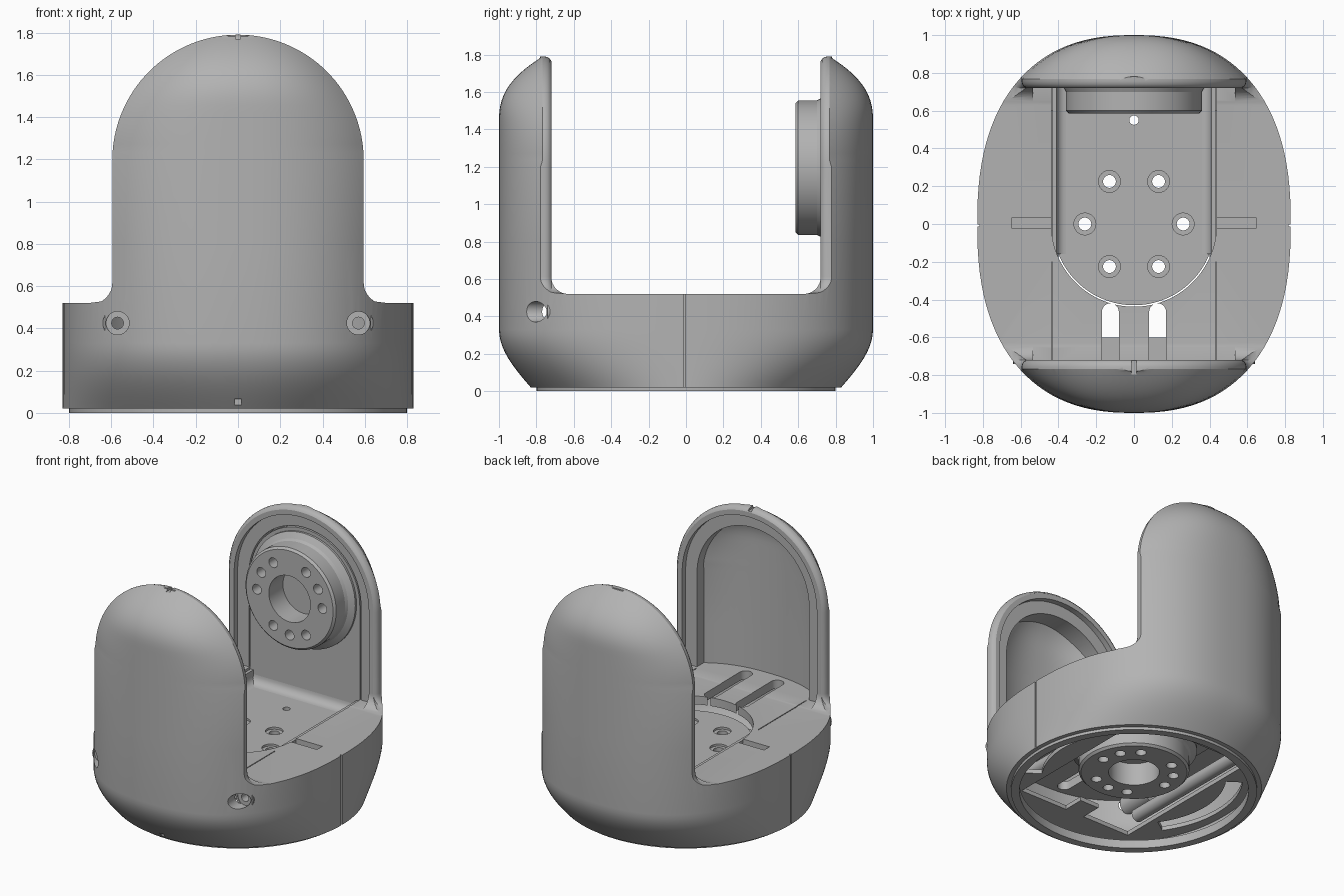
import bpy, bmesh
from math import sin, cos, pi, sqrt, radians

cube = bpy.data.objects.get("Cube")
if cube:
    bpy.data.objects.remove(cube, do_unlink=True)

grey = bpy.data.materials.new("plain grey")
grey.use_nodes = True
grey.diffuse_color = (0.45, 0.45, 0.45, 1)
grey.node_tree.nodes["Principled BSDF"].inputs["Base Color"].default_value = (0.45, 0.45, 0.45, 1)
HUB = 1.195  # height of the arch and hub centre


def skin(name, rings):
    """Closed solid bridged through rings of equal point count."""
    bm = bmesh.new()
    loops = [[bm.verts.new(p) for p in ring] for ring in rings]
    n = len(loops[0])
    for a, b in zip(loops, loops[1:]):
        for i in range(n):
            j = (i + 1) % n
            bm.faces.new((a[i], a[j], b[j], b[i]))
    bm.faces.new(loops[0][::-1])
    bm.faces.new(loops[-1])
    bmesh.ops.recalc_face_normals(bm, faces=bm.faces)
    mesh = bpy.data.meshes.new(name)
    bm.to_mesh(mesh)
    bm.free()
    mesh.materials.append(grey)
    ob = bpy.data.objects.new(name, mesh)
    bpy.context.collection.objects.link(ob)
    return ob


def combine(target, tool, operation="DIFFERENCE"):
    mod = target.modifiers.new("cut", "BOOLEAN")
    mod.operation, mod.solver, mod.object = operation, "EXACT", tool
    bpy.context.view_layer.objects.active = target
    bpy.ops.object.modifier_apply(modifier=mod.name)
    bpy.data.objects.remove(tool, do_unlink=True)


def slab(name, outline, z0, z1):
    return skin(name, [[(x, y, z) for x, y in outline] for z in (z0, z1)])


def box(name, x0, x1, y0, y1, z0, z1):
    return slab(name, [(x0, y0), (x1, y0), (x1, y1), (x0, y1)], z0, z1)


def turned(name, axis, cx, c2, stations, n=48):
    """Turned solid along y or z; stations are (radius, position)."""
    rings = []
    for r, d in stations:
        pts = [(cx + r * cos(2 * pi * i / n), c2 + r * sin(2 * pi * i / n)) for i in range(n)]
        rings.append([(u, d, v) if axis == "y" else (u, v, d) for u, v in pts])
    return skin(name, rings)


def rod(name, axis, cx, c2, r, d0, d1, n=24):
    return turned(name, axis, cx, c2, [(r, d0), (r, d1)], n)


def arch(w, z0, y, n=40):
    pts = [(w * cos(pi * i / n), y, HUB + w * sin(pi * i / n)) for i in range(n + 1)]
    return pts + [(-w, y, z0), (w, y, z0)]


def section(z, inset=0.0, n=112):
    """Superellipse plan: round at the foot, oval above, tapering in the dome."""
    s = sin(pi / 2 * min(max((z - 0.02) / 0.31, 0), 1))
    t = min(max((z - 1.45) / 0.34, 0), 1)
    a, b, e = 0.83, 0.83 + 0.17 * s, 2 + 0.4 * s
    if z > HUB:
        b = max(0.765 + 0.235 * (1 - t ** 2.4), 0.78)
        w = sqrt(max(0.595 ** 2 - (z - HUB) ** 2, 0.0036))
        a = w / (1 - (0.768 / b) ** e) ** (1 / e)
    ring = []
    for i in range(n):
        c, d = cos(2 * pi * (i + 0.5) / n), sin(2 * pi * (i + 0.5) / n)
        ring.append(((a - inset) * abs(c) ** (2 / e) * (1 if c > 0 else -1),
                     (b - inset) * abs(d) ** (2 / e) * (1 if d > 0 else -1), z))
    return ring


def front_outline(y, inset):
    """Wide base, filleted shoulders and a round-topped upright."""
    half = [(0.95, -0.1), (0.95, 0.523)]
    for i in range(9):
        q = pi / 2 * i / 8
        half.append((0.685 - (0.09 + inset) * sin(q), 0.613 - 0.09 * cos(q)))
    r = 0.595 - inset
    top = [(r * cos(pi * i / 64), HUB + r * sin(pi * i / 64)) for i in range(65)]
    full = half + top + [(-x, z) for x, z in reversed(half)]
    return [(x, y, z) for x, z in full]


def tray_outline(r):
    pts = [(r * cos(pi + pi * i / 48), r * sin(pi + pi * i / 48)) for i in range(49)]
    return pts + [(r, 0.79), (-r, 0.79)]


def shell_body():
    foot = [0.02 + 0.31 * i / 10 for i in range(11)]
    dome = [HUB + 0.592 * sin(pi / 2 * i / 24) for i in range(25)]
    body = skin("housing_shell", [section(z) for z in foot + [0.8] + dome + [1.8]])

    # Front silhouette with softened inner rims
    steps = [(1.1, 0), (0.755, 0), (0.74, 0.004), (0.728, 0.012), (0.72, 0.025)]
    path = [(-y, i) for y, i in steps] + [(y, i) for y, i in reversed(steps)]
    combine(body, skin("outline", [front_outline(y, i) for y, i in path]), "INTERSECT")

    # Open space between the uprights
    corner = [(0.72 - 0.09 * (1 - cos(pi / 2 * i / 8)), 0.61 - 0.09 * sin(pi / 2 * i / 8)) for i in range(9)]
    gap = [(0.72, 2)] + corner
    gap += [(-y, z) for y, z in reversed(gap)]
    combine(body, skin("gap", [[(x, y, z) for y, z in gap] for x in (-1, 1)]))

    # Hollow base, rebates and pockets in the uprights
    combine(body, skin("hollow", [section(z, 0.06) for z in [-0.05] + foot + [0.46]]))
    combine(body, skin("rebate", [arch(0.535, 0.522, y) for y in (-0.76, 0.76)]))
    pocket = skin("pocket", [section(z, 0.05) for z in [0.4, 0.8] + dome[:-6]])
    combine(pocket, skin("pocket_arch", [arch(0.445, 0.522, y) for y in (-1.1, 1.1)]), "INTERSECT")
    combine(body, pocket)

    # Opening for the bracket
    combine(body, slab("opening", tray_outline(0.438), 0.43, 0.56))

    # Side details, mirrored
    for s in (-1, 1):
        combine(body, rod("post", "y", s * 0.57, 0.425, 0.07, -0.74, -0.5), "UNION")
        combine(body, rod("screw_recess", "y", s * 0.57, 0.425, 0.055, -1.1, -0.735))
        combine(body, rod("screw_hole", "y", s * 0.57, 0.425, 0.028, -0.8, -0.4))
        x0, x1 = sorted((s * 0.42, s * 0.645))
        combine(body, box("cross_slot", x0, x1, -0.025, 0.035, 0.48, 0.6))
        combine(body, box("cover_seam", s * 0.435 - 0.003, s * 0.435 + 0.003, -0.74, -0.2, 0.512, 0.6))
        combine(body, box("side_seam", s * 0.83 - 0.012, s * 0.83 + 0.012, -0.014, -0.002, -0.1, 0.6))
        slot = [(s * 0.125 + 0.045 * cos(pi * i / 12), -0.465 + 0.045 * sin(pi * i / 12)) for i in range(13)]
        slot += [(x, -1.32 - y) for x, y in reversed(slot)]
        combine(body, slab("cable_slot", slot, 0.4, 0.6))

    # Index notches
    combine(body, box("top_notch", -0.013, 0.013, -0.81, -0.7, 1.77, 1.9))
    combine(body, box("foot_notch", -0.016, 0.016, -1, -0.845, -0.05, 0.065))
    return body


def flange(name, axis, c2, face, extra):
    """Stepped round mounting flange with a bore and three groups of holes."""
    shape = [(0.345, 0), (0.36, 0.015), (0.36, 0.115), (0.37, 0.135), (0.41, 0.16), (0.41, 0.175 + extra)]
    ob = turned(name, axis, 0, c2, [(r, face + d) for r, d in shape], 64)
    combine(ob, rod("bore", axis, 0, c2, 0.165, face - 0.1, face + 0.16, 48))
    for group in (30, 150, 270):
        for k in (-30, 0, 30):
            q = radians(group + k)
            combine(ob, rod("hole", axis, 0.26 * cos(q), c2 + 0.26 * sin(q), 0.035, face - 0.1, face + 0.5))
    return ob


def fillet(u, v, r):
    """Concave corner profile; the corner sits at (u, v)."""
    curve = [(u - r + r * sin(pi / 2 * i / 6), v + r - r * cos(pi / 2 * i / 6)) for i in range(7)]
    return curve + [(u + 0.005, v + r), (u + 0.005, v - 0.005), (u - r, v - 0.005)]


parts = [shell_body()]

# Foot ring
ring = turned("foot_ring", "z", 0, 0, [(0.8, 0), (0.8, 0.06)], 96)
combine(ring, rod("ring_bore", "z", 0, 0, 0.745, -0.1, 0.2, 96))
parts.append(ring)

# Inner base plate: open in the middle, curved windows at the sides, a front tongue
plate = skin("inner_base_plate", [section(z, 0.045) for z in (0.10, 0.13)])
combine(plate, box("middle", -0.45, 0.45, -0.6, 0.6, 0, 0.3))
for s in (-1, 1):
    sweep = [radians(-35 + 70 * i / 20) for i in range(21)]
    window = [(s * 0.6 * cos(q), 0.6 * sin(q)) for q in sweep]
    window += [(s * 0.71 * cos(q), 0.71 * sin(q)) for q in reversed(sweep)]
    combine(plate, slab("window", window, 0, 0.3))
parts.append(plate)
parts.append(box("front_tongue", -0.075, 0.075, -0.62, -0.45, 0.10, 0.13))

# Bracket floor with countersunk holes
tray = slab("bracket_floor", tray_outline(0.43), 0.37, 0.42)
for k in range(6):
    x, y = 0.26 * cos(k * pi / 3), 0.26 * sin(k * pi / 3)
    combine(tray, rod("countersink", "z", x, y, 0.058, 0.405, 0.6))
    combine(tray, rod("hole", "z", x, y, 0.034, 0.3, 0.6))
combine(tray, rod("pin_hole", "z", 0, 0.55, 0.025, 0.3, 0.6))
parts.append(tray)

# Bracket back plate, filleted corners, side rails and the rails underneath
parts.append(skin("bracket_back_plate", [arch(0.435, 0.38, y) for y in (0.76, 0.79)]))
parts.append(skin("bracket_back_fillet", [[(x, y, z) for y, z in fillet(0.76, 0.42, 0.06)] for x in (-0.42, 0.42)]))
for s, side in ((1, "left"), (-1, "right")):
    rail = fillet(0.41, 0.42, 0.05) + []
    parts.append(skin(side + "_rail_fillet", [[(s * x, y, z) for x, z in rail] for y in (-0.16, 0.76)]))
    x0, x1 = sorted((s * 0.41, s * 0.432))
    parts.append(box(side + "_bracket_rail", x0, x1, -0.16, 0.77, 0.38, 0.51))
    parts.append(rod(side + "_lower_rail", "y", s * 0.445, 0.2, 0.045, -0.5, 0.6))

# Mounting flanges
parts.append(flange("back_flange", "y", HUB, 0.585, 0.0))
parts.append(flange("floor_flange", "z", 0, 0.14, 0.075))

# Smooth curved surfaces, keep edges sharp
for ob in parts:
    bpy.ops.object.select_all(action="DESELECT")
    ob.select_set(True)
    bpy.context.view_layer.objects.active = ob
    bpy.ops.object.shade_smooth_by_angle(angle=radians(25))
